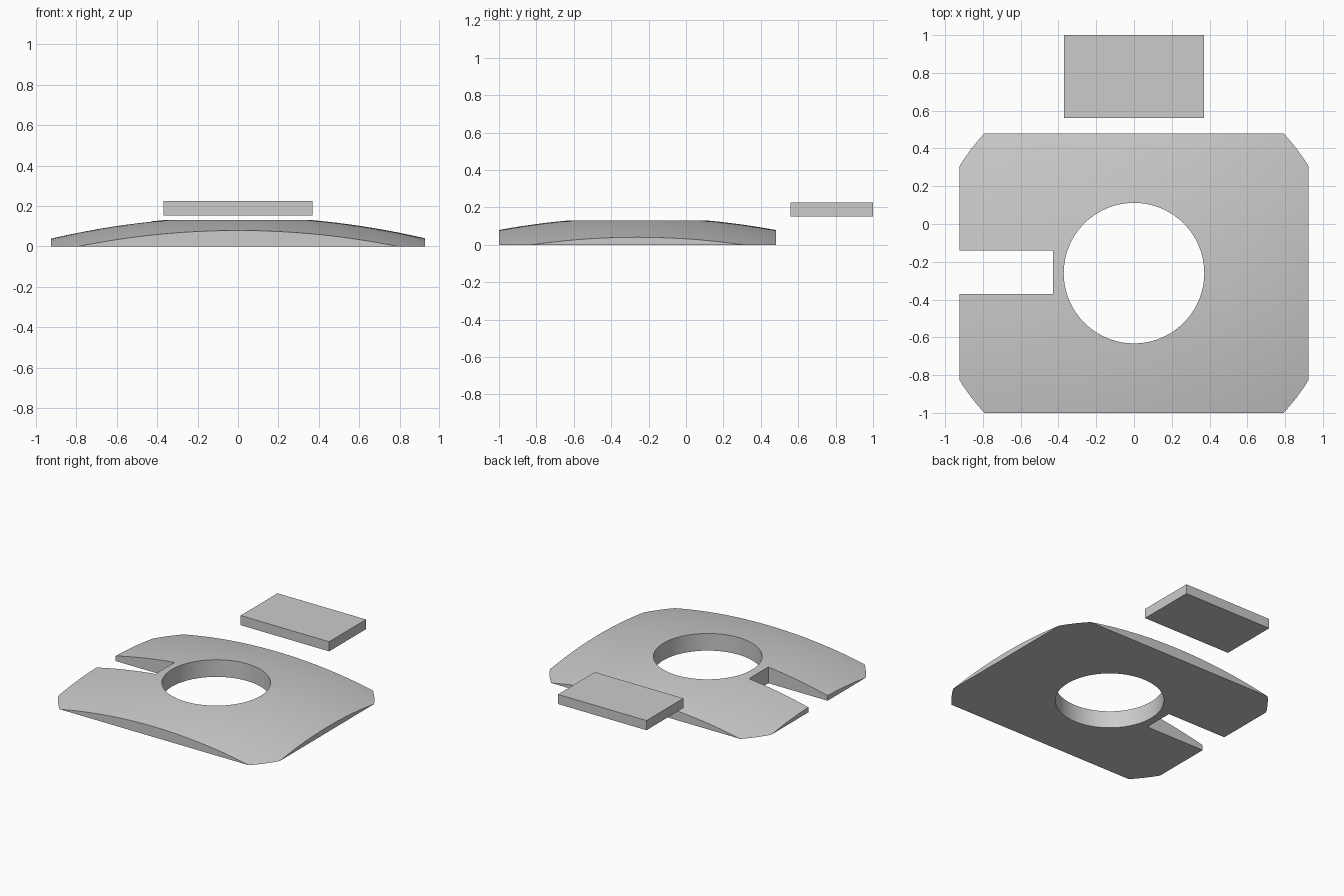
import bpy, bmesh
from math import sqrt, pi
from mathutils import Vector

old = bpy.data.objects.get("Cube")
if old:
    bpy.data.objects.remove(old, do_unlink=True)

grey = bpy.data.materials.new("light grey")
grey.use_nodes = True
COLOUR = (0.6, 0.6, 0.6, 1)
grey.diffuse_color = COLOUR
grey.node_tree.nodes["Principled BSDF"].inputs["Base Color"].default_value = COLOUR

CENTRE_Y = -0.26
HOLE_R, RIM_R, SPHERE_R = 0.372, 1.084, 4.08


def make_object(name, bm):
    bmesh.ops.recalc_face_normals(bm, faces=bm.faces[:])
    mesh = bpy.data.meshes.new(name)
    bm.to_mesh(mesh)
    bm.free()
    mesh.materials.append(grey)
    obj = bpy.data.objects.new(name, mesh)
    bpy.context.collection.objects.link(obj)
    return obj


def box(name, low, high):
    low, high = Vector(low), Vector(high)
    bm = bmesh.new()
    bmesh.ops.create_cube(bm, size=1)
    bmesh.ops.scale(bm, vec=high - low, verts=bm.verts[:])
    bmesh.ops.translate(bm, vec=(low + high) / 2, verts=bm.verts[:])
    return make_object(name, bm)


def activate(obj):
    bpy.ops.object.select_all(action='DESELECT')
    obj.select_set(True)
    bpy.context.view_layer.objects.active = obj


def cut(obj, cutter, operation):
    activate(obj)
    mod = obj.modifiers.new("cut", 'BOOLEAN')
    mod.operation = operation
    mod.solver = 'EXACT'
    mod.object = cutter
    bpy.ops.object.modifier_apply(modifier=mod.name)
    bpy.data.objects.remove(cutter, do_unlink=True)


# Shallow spherical dome with a flat base and a round hole
def dome_height(r):
    return sqrt(SPHERE_R ** 2 - r * r) - sqrt(SPHERE_R ** 2 - RIM_R ** 2)


STEPS = 12
radii = [HOLE_R + (RIM_R - HOLE_R) * i / STEPS for i in range(STEPS + 1)]
profile = [(HOLE_R, 0)] + [(r, dome_height(r)) for r in radii]
bm = bmesh.new()
verts = [bm.verts.new((r, CENTRE_Y, z)) for r, z in profile]
edges = [bm.edges.new((a, b)) for a, b in zip(verts, verts[1:] + verts[:1])]
bmesh.ops.spin(bm, geom=verts + edges, cent=(0, CENTRE_Y, 0), axis=(0, 0, 1),
               angle=2 * pi, steps=96)
bmesh.ops.remove_doubles(bm, verts=bm.verts[:], dist=0.0001)
plate = make_object("domed_plate", bm)

# Trim the disc to a rectangle with round corners, then open the side slot
cut(plate, box("trim", (-0.925, -1, -0.5), (0.925, 0.48, 0.5)), 'INTERSECT')
cut(plate, box("slot", (-1.2, -0.37, -0.4), (-0.43, -0.14, 0.4)), 'DIFFERENCE')
activate(plate)
bpy.ops.object.shade_smooth_by_angle()

# Separate flat block behind the plate
box("loose_block", (-0.37, 0.56, 0.152), (0.37, 1, 0.225))
